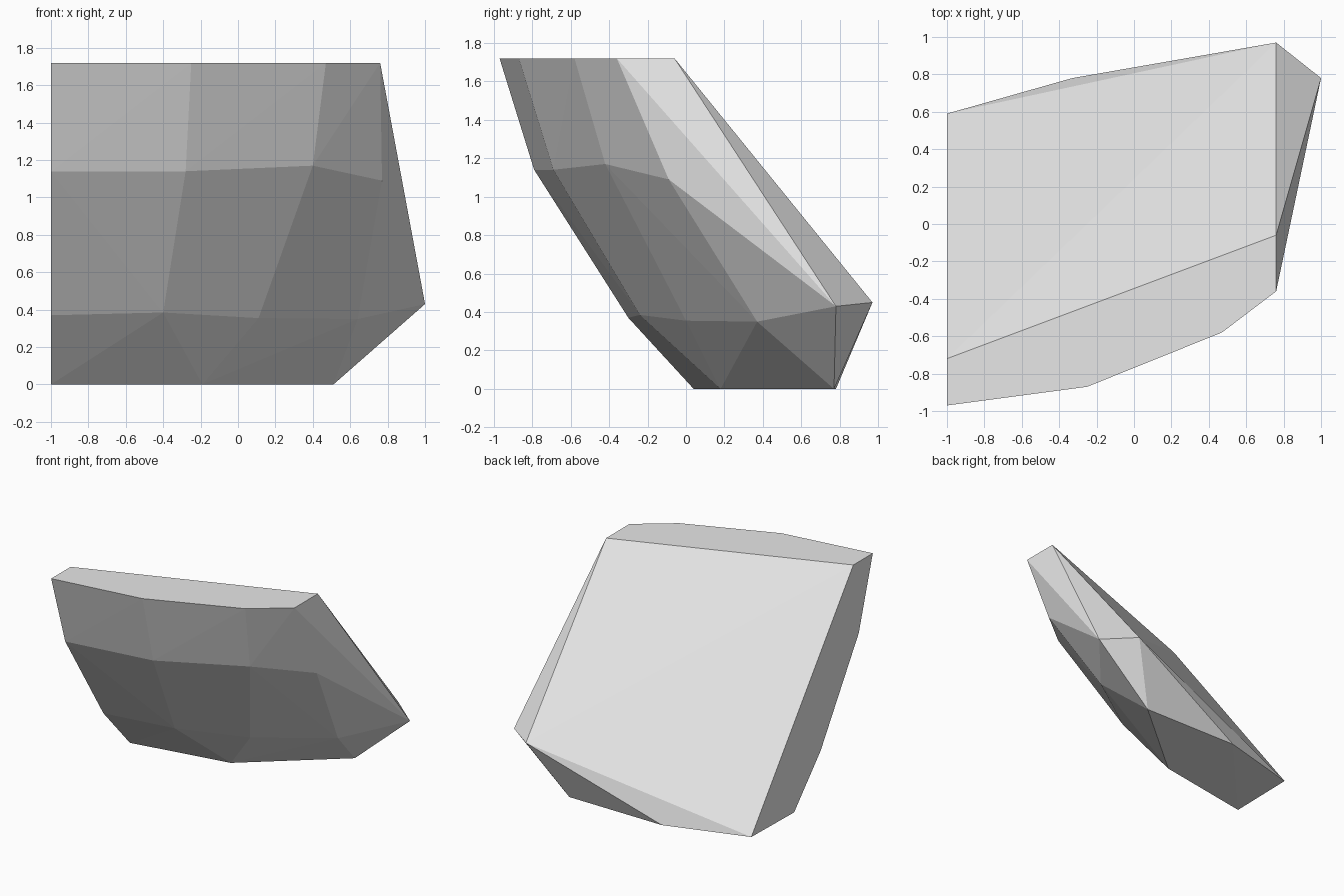
import bpy
import bmesh

# Remove the default cube
old = bpy.data.objects.get("Cube")
if old:
    bpy.data.objects.remove(old, do_unlink=True)

TOP = 1.72

# Flat stone colour
stone = bpy.data.materials.new("grey stone")
stone.use_nodes = True
grey = (0.8, 0.8, 0.8, 1)
stone.diffuse_color = grey
stone.node_tree.nodes["Principled BSDF"].inputs["Base Color"].default_value = grey


def ring(points, height):
    """Corners of one level outline."""
    return [(x, y, height) for x, y in points]


# Level rim and foot of the shard
rim = ring([(-1, -.97), (-.25, -.87), (.47, -.58), (.76, -.36), (.76, -.06), (-1, -.72)], TOP)
foot = ring([(-1, .04), (-.19, .18), (.51, .77), (-.33, .78)], 0)

# Ridges across the bulging front, and the corners of the sloping back
upper_ridge = [(-1, -.79, 1.14), (-.28, -.69, 1.14), (.40, -.42, 1.17), (.77, -.09, 1.09)]
lower_ridge = [(-1, -.30, .37), (-.40, -.24, .385), (.11, 0, .355), (.64, .37, .35)]
back_corners = [(1, .78, .43), (.76, .97, .45), (-1, .59, .01)]

# Wrap the facets around the corners
bm = bmesh.new()
for corner in rim + foot + upper_ridge + lower_ridge + back_corners:
    bm.verts.new(corner)
hull = bmesh.ops.convex_hull(bm, input=bm.verts[:])
inside = {v for v in hull["geom_interior"] if isinstance(v, bmesh.types.BMVert)}
bmesh.ops.delete(bm, geom=list(inside), context='VERTS')
bmesh.ops.dissolve_limit(bm, angle_limit=0.005, verts=bm.verts[:], edges=bm.edges[:])
bmesh.ops.recalc_face_normals(bm, faces=bm.faces[:])

mesh = bpy.data.meshes.new("rock_shard")
bm.to_mesh(mesh)
bm.free()
mesh.materials.append(stone)
shard = bpy.data.objects.new("rock_shard", mesh)
bpy.context.collection.objects.link(shard)
